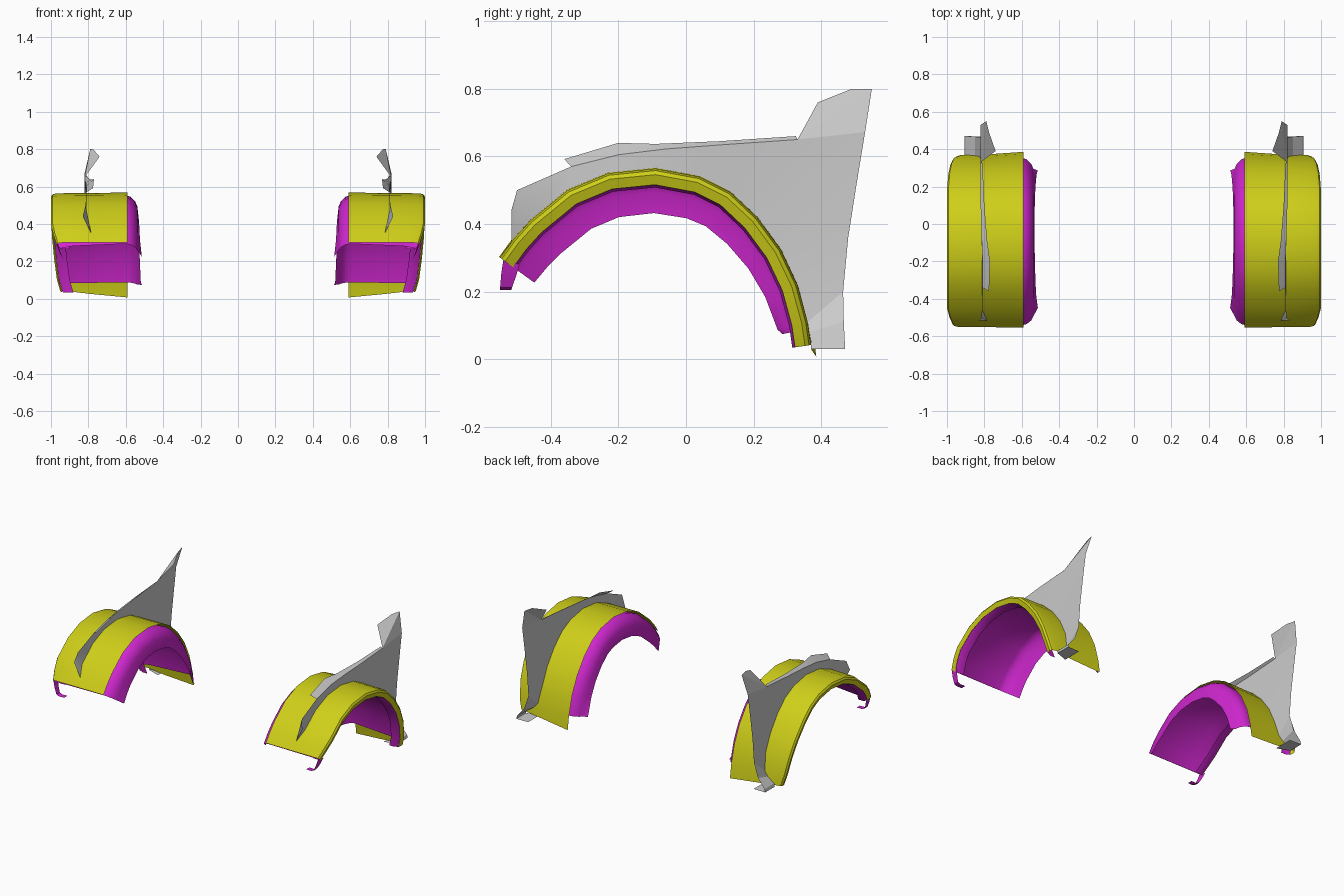
import bpy
from mathutils import Vector

if "Cube" in bpy.data.objects:
    bpy.data.objects.remove(bpy.data.objects["Cube"])

# Side profile (y, z) of the wheel arch, front to rear
ARCH = [(-.55, .30), (-.51, .355), (-.46, .41), (-.35, .50), (-.23, .55), (-.09, .564), (.04, .54),
        (.13, .495), (.21, .42), (.28, .325), (.33, .22), (.36, .11), (.37, .042)]


def material(name, rgb):
    m = bpy.data.materials.new(name)
    m.diffuse_color = (*rgb, 1)
    m.use_nodes = True
    m.node_tree.nodes["Principled BSDF"].inputs["Base Color"].default_value = m.diffuse_color
    return m


def sheet(name, verts, faces, mat=None, angle=0.6):
    """Open surface on +x, mirrored to the other side."""
    me = bpy.data.meshes.new(name)
    me.from_pydata(verts, [], faces)
    me.validate()
    ob = bpy.data.objects.new(name, me)
    bpy.context.collection.objects.link(ob)
    if mat:
        me.materials.append(mat)
    ob.modifiers.new("mirror", 'MIRROR').use_mirror_merge = False
    bpy.ops.object.select_all(action='DESELECT')
    ob.select_set(True)
    bpy.context.view_layer.objects.active = ob
    bpy.ops.object.shade_smooth_by_angle(angle=angle)
    return ob


def grid(rows):
    """Join equal-length rows of points with quads."""
    n = len(rows[0])
    verts = [p for r in rows for p in r]
    faces = [(i * n + j, (i + 1) * n + j, (i + 1) * n + j + 1, i * n + j + 1)
             for i in range(len(rows) - 1) for j in range(n - 1)]
    return verts, faces


def sweep(path, section):
    """Sweep section(t) -> [(x, inward depth, drop)] along a yz path."""
    rows = []
    last = len(path) - 1
    for i, p in enumerate(path):
        a, b = Vector(path[max(i - 1, 0)]), Vector(path[min(i + 1, last)])
        d = (b - a).normalized()
        inward = Vector((d.y, -d.x))
        row = []
        for x, depth, drop in section(i / last):
            q = Vector(p) + inward * depth
            row.append((x, q.x, q.y - drop))
        rows.append(row)
    return grid(rows)


yellow = material("arch_yellow", (.62, .62, .01))
magenta = material("liner_magenta", (.62, .02, .62))


# Outer edge pulls in towards both ends of the arch
def outer_x(t):
    return 1.0 - .03 * max(0, 1 - t * 7) - .05 * max(0, (t - .6) / .4) ** 2


# Flared arch with a rolled outer lip
def arch_section(t):
    x, rear = outer_x(t), max(0, (t - .6) / .4)
    return [(.59, -.004 - .012 * rear, .037 * rear ** 3), (.79, -.002, .016 * rear ** 3),
            (x - .03, 0, 0), (x - .008, .006, 0), (x, .018, 0), (x - .01, .048, 0)]


sheet("flared_arch", *sweep(ARCH, arch_section), yellow)


# Inner liner: tunnel under the arch that rolls down into the inboard wall
def liner_section(t):
    deep = .125 + .06 * t * (1 - t) - .045 * t ** 2
    edge = .532 - .018 * abs(2 * t - 1) ** 2
    return [(outer_x(t) - .012, .047, 0), (.93, .045, 0), (.88, .03, 0), (.60, .01, 0),
            (.575, .018, 0), (.55, .042, 0), (.538, .07, 0), (edge, deep, 0)]


sheet("inner_liner", *sweep(ARCH[:-1] + [(.364, .09)], liner_section), magenta, 0.9)


# Narrow rim of the liner behind the outer lip, running to the rear foot
def rim_section(t):
    x = outer_x(t)
    return [(x - .012, .046, 0), (x - .035, .056, 0), (x - .07, .056, 0)]


sheet("liner_rim", *sweep(ARCH, rim_section), magenta)

# Hooked tab hanging from the front end of the liner
sheet("front_tab", *grid([
    [(.965, -.54, .298), (.95, -.547, .25), (.935, -.55, .212), (.915, -.55, .205), (.88, -.548, .205)],
    [(.965, -.492, .28), (.95, -.505, .24), (.935, -.515, .212), (.915, -.517, .205), (.88, -.515, .205)]]),
    magenta)

# Upright fender panel between the arch and its upper outline (x, y, z)
TOP = [(.83, -.517, .44), (.815, -.50, .50), (.81, -.34, .57), (.81, -.20, .605), (.815, -.06, .622),
       (.82, .10, .634), (.82, .33, .65), (.82, .53, .672), (.82, .505, .52), (.82, .48, .36),
       (.82, .465, .20), (.85, .467, .11), (.90, .47, .05)]
low = [(-.517, .35)] + ARCH[2:-1] + [(.365, .08), (.37, .05)]
low_x = [.785, .81] + [.812] * 8 + [.825, .85, .90]
panel = [[(x, y, z), t] for x, (y, z), t in zip(low_x, low, TOP)]
sheet("fender_panel", *grid(panel), None, 0.4)

# Folded flange along the front of the panel's top edge
sheet("top_flange", *grid([TOP[2:7],
      [(.775, -.36, .592), (.77, -.20, .64), (.785, -.09, .637), (.80, .10, .645), (.81, .325, .66)]]), None, 0.3)

# Raised rear corner leaning inboard
sheet("rear_corner", [(.82, .33, .65), (.82, .53, .672), (.79, .55, .80), (.775, .49, .80), (.74, .39, .76)],
      [(0, 1, 2), (0, 2, 3, 4)], None, 0.1)

# Foot at the bottom of the panel: short outer strip and underside
sheet("panel_foot", *grid([
    [(.90, .47, .05), (.905, .47, .03), (.82, .468, .03)],
    [(.90, .37, .05), (.905, .37, .03), (.82, .34, .03)]]), None, 0.3)
